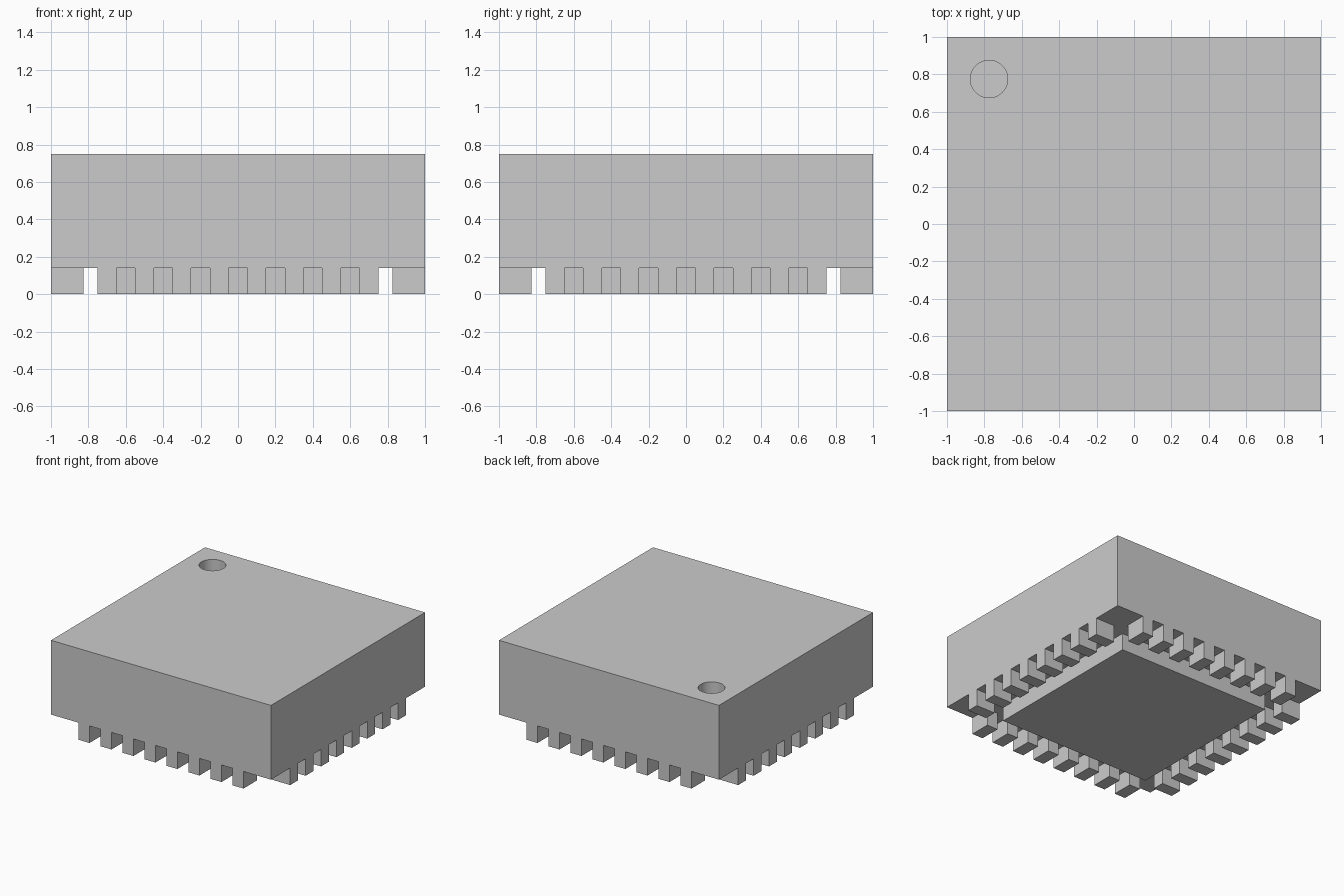
import bpy
import math

if "Cube" in bpy.data.objects:
    bpy.data.objects.remove(bpy.data.objects["Cube"])


def box(name, x0, x1, y0, y1, z0, z1):
    """Axis-aligned box given by its extents."""
    bpy.ops.mesh.primitive_cube_add(
        size=1, location=((x0 + x1) / 2, (y0 + y1) / 2, (z0 + z1) / 2))
    ob = bpy.context.object
    ob.name = name
    ob.scale = (x1 - x0, y1 - y0, z1 - z0)
    bpy.ops.object.transform_apply(location=True, rotation=True, scale=True)
    return ob


LEAD_H = 0.14      # height of leads and pad below the housing
TOP = 0.75
LEAD_W = 0.10
LEAD_LEN = 0.175
PITCH = 0.20
PER_SIDE = 8

# Housing block with a round blind dimple marking the first corner
housing = box("housing", -1, 1, -1, 1, LEAD_H, TOP)
dimple_depth = 0.12
bpy.ops.mesh.primitive_cylinder_add(
    vertices=64, radius=0.10, depth=2 * dimple_depth,
    location=(-0.775, 0.775, TOP))
cutter = bpy.context.object
cutter.name = "dimple_cutter"
cutter.hide_render = True

cut = housing.modifiers.new("dimple", 'BOOLEAN')
cut.operation = 'DIFFERENCE'
cut.solver = 'EXACT'
cut.object = cutter
bpy.ops.object.select_all(action='DESELECT')
housing.select_set(True)
bpy.context.view_layer.objects.active = housing
bpy.ops.object.modifier_apply(modifier=cut.name)
bpy.data.objects.remove(cutter, do_unlink=True)
bpy.ops.object.shade_smooth_by_angle(angle=math.radians(30))

# Square central pad underneath
box("center_pad", -0.7, 0.7, -0.7, 0.7, 0, LEAD_H)

# Rows of leads, flush with each side of the housing
for i in range(PER_SIDE):
    c = (i - (PER_SIDE - 1) / 2) * PITCH
    a, b = c - LEAD_W / 2, c + LEAD_W / 2
    inner = 1 - LEAD_LEN
    box(f"front_lead_{i + 1}", a, b, -1, -inner, 0, LEAD_H)
    box(f"back_lead_{i + 1}", a, b, inner, 1, 0, LEAD_H)
    box(f"left_lead_{i + 1}", -1, -inner, a, b, 0, LEAD_H)
    box(f"right_lead_{i + 1}", inner, 1, a, b, 0, LEAD_H)
